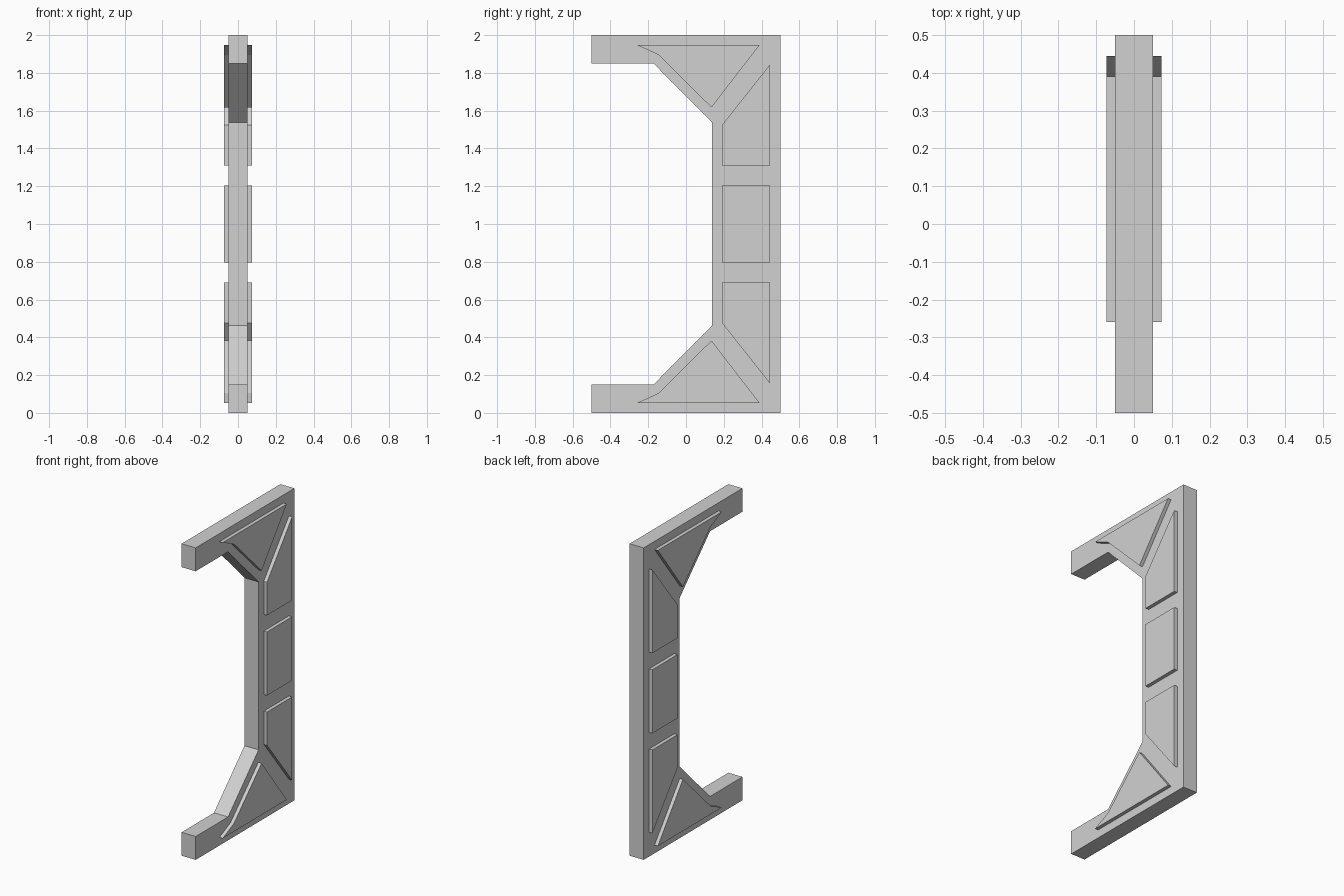
import bpy
import bmesh

cube = bpy.data.objects.get("Cube")
if cube:
    bpy.data.objects.remove(cube, do_unlink=True)

grey = bpy.data.materials.new("light grey")
grey.use_nodes = True
colour = (0.64, 0.64, 0.64, 1)
grey.diffuse_color = colour
grey.node_tree.nodes["Principled BSDF"].inputs["Base Color"].default_value = colour

FRAME_HALF = 0.05    # half thickness of the frame
PANEL_HALF = 0.073   # outer face of the raised panels
HEIGHT = 2.0


def prism(name, profile, x0, x1):
    """Extrude a (y, z) profile from x0 to x1."""
    bm = bmesh.new()
    face = bm.faces.new([bm.verts.new((x0, y, z)) for y, z in profile])
    ext = bmesh.ops.extrude_face_region(bm, geom=[face])
    verts = [v for v in ext["geom"] if isinstance(v, bmesh.types.BMVert)]
    bmesh.ops.translate(bm, verts=verts, vec=(x1 - x0, 0, 0))
    bmesh.ops.recalc_face_normals(bm, faces=bm.faces)
    mesh = bpy.data.meshes.new(name)
    bm.to_mesh(mesh)
    bm.free()
    mesh.materials.append(grey)
    obj = bpy.data.objects.new(name, mesh)
    bpy.context.collection.objects.link(obj)
    return obj


def flip(profile):
    """Reflect a profile between top and bottom."""
    return [(y, HEIGHT - z) for y, z in reversed(profile)]


def panel(name, profile):
    """Raised plate on both sides of the frame."""
    obj = prism(name, profile, FRAME_HALF - 0.005, PANEL_HALF)
    obj.modifiers.new("both sides", "MIRROR").use_axis[0] = True


# Bracket frame: upper half outline, reflected for the lower half
upper = [(0.5, 2), (-0.5, 2), (-0.5, 1.85), (-0.172, 1.85), (0.137, 1.538)]
prism("bracket_frame", upper + flip(upper), -FRAME_HALF, FRAME_HALF)

# Raised panels
corner = [(0.39, 1.948), (-0.26, 1.948), (-0.145, 1.895), (0.135, 1.617)]
post = [(0.445, 1.845), (0.19, 1.523), (0.19, 1.31), (0.445, 1.31)]
middle = [(0.445, 1.204), (0.19, 1.204), (0.19, 0.796), (0.445, 0.796)]

panel("middle_panel", middle)
for name, profile in (("corner_panel", corner), ("post_panel", post)):
    panel("upper_" + name, profile)
    panel("lower_" + name, flip(profile))
